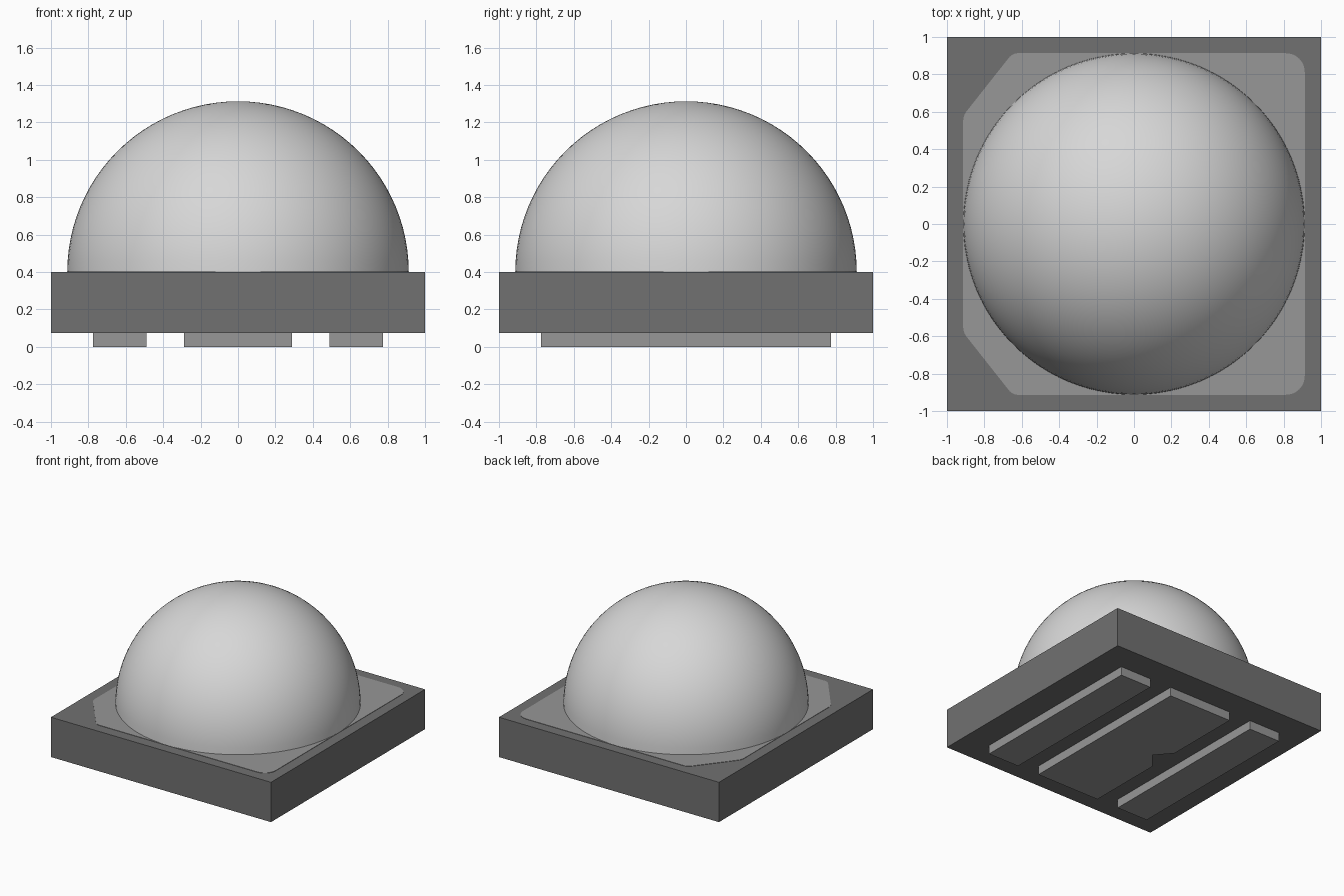
import bpy
import bmesh
from mathutils import Matrix

cube = bpy.data.objects.get("Cube")
if cube:
    bpy.data.objects.remove(cube, do_unlink=True)


def material(name, grey):
    mat = bpy.data.materials.new(name)
    mat.use_nodes = True
    colour = (grey, grey, grey, 1)
    mat.diffuse_color = colour
    mat.node_tree.nodes["Principled BSDF"].inputs["Base Color"].default_value = colour
    return mat


def add_object(name, bm, mat):
    bmesh.ops.recalc_face_normals(bm, faces=bm.faces)
    mesh = bpy.data.meshes.new(name)
    bm.to_mesh(mesh)
    bm.free()
    mesh.materials.append(mat)
    obj = bpy.data.objects.new(name, mesh)
    bpy.context.collection.objects.link(obj)
    return obj


def prism(outline, bottom, top):
    """Extrude a flat outline upwards between two heights."""
    bm = bmesh.new()
    face = bm.faces.new([bm.verts.new((x, y, bottom)) for x, y in outline])
    result = bmesh.ops.extrude_face_region(bm, geom=[face])
    verts = [v for v in result["geom"] if isinstance(v, bmesh.types.BMVert)]
    bmesh.ops.translate(bm, verts=verts, vec=(0, 0, top - bottom))
    return bm


def rectangle(x0, x1, y):
    return [(x0, -y), (x1, -y), (x1, y), (x0, y)]


def round_corners(bm, rule, offset, segments):
    edges = [e for e in bm.edges
             if abs(e.verts[0].co.z - e.verts[1].co.z) > 0.001
             and rule(e.verts[0].co.x)]
    bmesh.ops.bevel(bm, geom=edges, offset=offset, segments=segments,
                    profile=0.5, affect='EDGES')


dark = material("dark grey body", 0.165)
metal = material("mid grey metal", 0.31)
lens = material("light grey lens", 0.68)

FLOOR = 0.073    # underside of the body
DECK = 0.40      # top of the body
RADIUS = 0.913
PAD = 0.775

# Square body
add_object("body", prism(rectangle(-1, 1, 1), FLOOR, DECK), dark)

# Thin plate under the lens: two cut corners, two round corners
plate = prism([(-0.65, -RADIUS), (RADIUS, -RADIUS), (RADIUS, RADIUS),
               (-0.65, RADIUS), (-RADIUS, 0.58), (-RADIUS, -0.58)],
              DECK - 0.003, DECK + 0.003)
round_corners(plate, lambda x: x > 0, 0.1, 8)
round_corners(plate, lambda x: x < -0.6, 0.025, 3)
add_object("top_plate", plate, metal)

# Hemispherical lens
dome = bmesh.new()
bmesh.ops.create_uvsphere(dome, u_segments=96, v_segments=48, radius=RADIUS,
                          matrix=Matrix.Translation((0, 0, DECK)))
bmesh.ops.delete(dome, geom=[v for v in dome.verts if v.co.z < DECK - 0.001],
                 context='VERTS')
bmesh.ops.holes_fill(dome, edges=[e for e in dome.edges if e.is_boundary])
dome_obj = add_object("lens_dome", dome, lens)
bpy.ops.object.select_all(action='DESELECT')
bpy.context.view_layer.objects.active = dome_obj
dome_obj.select_set(True)
bpy.ops.object.shade_smooth_by_angle()

# Contact pads underneath
for name, x0, x1 in (("right_pad", -PAD, -0.49), ("left_pad", 0.49, PAD)):
    add_object(name, prism(rectangle(x0, x1, PAD), 0, FLOOR), metal)

# Middle pad with a polarity notch on one edge
notch = [(-0.29, 0.13), (-0.18, 0), (-0.29, -0.13)]
add_object("middle_pad", prism(rectangle(-0.29, 0.29, PAD) + notch, 0, FLOOR), metal)
